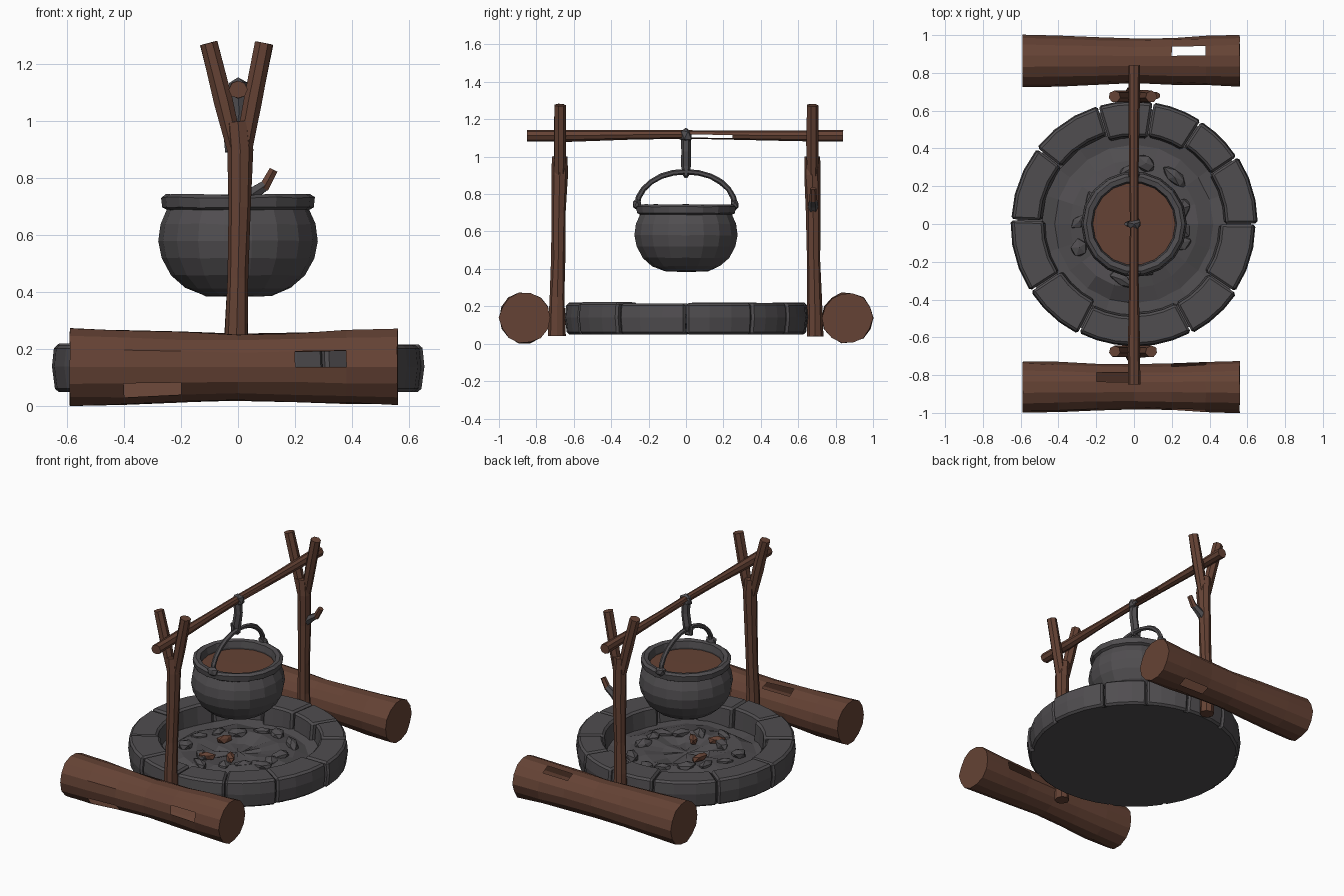
import bpy, bmesh, math, random
from mathutils import Vector, Matrix

if "Cube" in bpy.data.objects:
    bpy.data.objects.remove(bpy.data.objects["Cube"])

random.seed(4)


def material(name, rgb):
    m = bpy.data.materials.new(name)
    m.diffuse_color = (*rgb, 1)
    m.use_nodes = True
    m.node_tree.nodes["Principled BSDF"].inputs["Base Color"].default_value = m.diffuse_color
    return m


WOOD = material("brown wood", (0.130, 0.055, 0.035))
STONE = material("grey stone", (0.080, 0.075, 0.080))


def finish(name, bm, mat):
    bmesh.ops.recalc_face_normals(bm, faces=bm.faces)
    me = bpy.data.meshes.new(name)
    bm.to_mesh(me)
    bm.free()
    me.materials.append(mat)
    ob = bpy.data.objects.new(name, me)
    bpy.context.collection.objects.link(ob)
    return ob


def tube(name, pts, radii, mat, sides=8, jitter=0.0, gaps=()):
    """Faceted tube along a path; faces nearest to each gap point are left out."""
    bm = bmesh.new()
    pts = [Vector(p) for p in pts]
    rings = []
    for i, p in enumerate(pts):
        d = (pts[min(i + 1, len(pts) - 1)] - pts[max(i - 1, 0)]).normalized()
        ref = Vector((1, 0, 0)) if abs(d.x) < 0.9 else Vector((0, 0, 1))
        u = d.cross(ref).normalized()
        v = d.cross(u)
        ring = []
        for k in range(sides):
            a = 2 * math.pi * k / sides
            r = radii[i] * (1 + random.uniform(-jitter, jitter))
            slide = d * random.uniform(-1, 1) * jitter * 0.4 * radii[i]
            ring.append(bm.verts.new(p + (u * math.cos(a) + v * math.sin(a)) * r + slide))
        rings.append(ring)
    for a, b in zip(rings, rings[1:]):
        for k in range(sides):
            n = (k + 1) % sides
            bm.faces.new((a[k], a[n], b[n], b[k]))
    bm.faces.new(rings[0])
    bm.faces.new(rings[-1])
    bmesh.ops.recalc_face_normals(bm, faces=bm.faces)
    for g in gaps:
        f = min(bm.faces, key=lambda f: (f.calc_center_median() - Vector(g)).length)
        bmesh.ops.delete(bm, geom=[f], context='FACES_ONLY')
    return finish(name, bm, mat)


def lathe(name, profile, mat, sides, jitter=0.0):
    bm = bmesh.new()
    rings = []
    for r, z in profile:
        rings.append([bm.verts.new((r * math.cos(2 * math.pi * k / sides),
                                    r * math.sin(2 * math.pi * k / sides),
                                    z + random.uniform(-jitter, jitter)))
                      for k in range(sides)])
    for a, b in zip(rings, rings[1:]):
        for k in range(sides):
            n = (k + 1) % sides
            bm.faces.new((a[k], a[n], b[n], b[k]))
    bmesh.ops.remove_doubles(bm, verts=bm.verts, dist=0.0005)
    return finish(name, bm, mat)


def chunk(name, loc, size, turn, mat):
    """Rough broken lump."""
    bm = bmesh.new()
    bmesh.ops.create_icosphere(bm, subdivisions=1, radius=1)
    for v in bm.verts:
        v.co *= random.uniform(0.8, 1.15)
    bmesh.ops.transform(bm, verts=bm.verts, matrix=Matrix.Translation(loc)
                        @ Matrix.Rotation(turn, 4, 'Z') @ Matrix.Diagonal((*size, 1)))
    return finish(name, bm, mat)


# Seat logs, front and back, waisted with flaked-away patches
LOG_X = [-0.59, -0.40, -0.20, 0.0, 0.20, 0.38, 0.56]
LOG_R = [0.137, 0.133, 0.125, 0.119, 0.123, 0.130, 0.135]
for name, y, gaps in (
        ("front_log", -0.863, [(0.28, -0.98, 0.17), (0.28, -0.74, 0.17), (-0.10, -0.82, 0.26),
                               (-0.30, -0.97, 0.08)]),
        ("back_log", 0.863, [(0.28, 0.90, 0.26), (0.28, 0.90, 0.02), (-0.3, 0.75, 0.10)])):
    tube(name, [(x, y, 0.138) for x in LOG_X], LOG_R, WOOD, 14, 0.03, gaps)

# Forked posts
for side, s in (("front", -1), ("back", 1)):
    y = 0.675 * s
    tube(side + "_post",
         [(-0.005, 0.69 * s, 0.04), (-0.005, 0.688 * s, 0.25), (0, 0.683 * s, 0.45),
          (0.006, 0.68 * s, 0.70), (0.008, y, 0.90), (0.0, y, 1.00)],
         [0.045, 0.040, 0.036, 0.038, 0.044, 0.040], WOOD, 8, 0.08)
    for arm, pts in (("left", [(-0.01, y, 0.90), (-0.05, y, 1.07), (-0.103, y, 1.275)]),
                     ("right", [(0.02, y, 0.90), (0.052, y, 1.07), (0.092, y, 1.275)])):
        tube(f"{side}_fork_{arm}", pts, [0.030, 0.034, 0.032], WOOD, 7, 0.06)

# Broken twig on the back post
tube("twig_base", [(0.0, 0.68, 0.70), (0.05, 0.68, 0.745), (0.095, 0.68, 0.775)],
     [0.03, 0.026, 0.02], STONE, 6, 0.05)
tube("twig_tip", [(0.09, 0.68, 0.765), (0.125, 0.68, 0.83)], [0.02, 0.017], WOOD, 6, 0.05)

# Crossbar
tube("crossbar", [(0, -0.85, 1.112), (0, -0.62, 1.112), (0, -0.3, 1.117), (0, 0, 1.12),
                  (0, 0.25, 1.115), (0, 0.6, 1.113), (0, 0.84, 1.112)],
     [0.032, 0.031, 0.025, 0.023, 0.024, 0.029, 0.032], WOOD, 8, 0.06,
     [(0.02, 0.2, 1.11), (-0.02, 0.2, 1.11)])

# Hook: collar on the bar, strap, and eye around the handle
chunk("hook_collar", (0, 0, 1.115), (0.042, 0.036, 0.048), 0.3, STONE)
tube("hook_strap", [(0, 0, 1.10), (0.004, 0, 1.03), (-0.01, 0, 0.95), (0, 0, 0.895)],
     [0.027, 0.026, 0.027, 0.014], STONE, 6, 0.05)
tube("hook_tip", [(0, 0, 0.90), (-0.035, 0, 0.90), (-0.042, 0, 0.95)],
     [0.016, 0.015, 0.010], STONE, 6)

# Cauldron: rounded body with a banded rim, open at the top
lathe("cauldron", [(0, 0.385), (0.12, 0.388), (0.185, 0.415), (0.235, 0.46), (0.268, 0.52),
                   (0.28, 0.58), (0.272, 0.64), (0.25, 0.69), (0.266, 0.698), (0.270, 0.733),
                   (0.252, 0.744), (0.226, 0.738), (0.218, 0.70), (0.222, 0.66)],
      STONE, 18, 0.002)
lathe("soup", [(0.226, 0.69), (0, 0.692)], WOOD, 18)

# Handle arch with lugs
arch = [(0, -0.262 * math.cos(math.pi * i / 12), 0.735 + 0.185 * math.sin(math.pi * i / 12))
        for i in range(13)]
tube("cauldron_handle", arch, [0.015] * 13, STONE, 6, 0.08)
for side, s in (("front", -1), ("back", 1)):
    chunk(side + "_handle_lug", (0, 0.262 * s, 0.745), (0.035, 0.024, 0.032), 0, STONE)

# Fire ring of wedge stones
SEAMS = [0, 33, 57, 81, 107, 142, 178, 213, 243, 270, 298, 326, 360]
for i, (a0, a1) in enumerate(zip(SEAMS, SEAMS[1:])):
    bm = bmesh.new()
    outer = 0.65 + random.uniform(-0.008, 0.006)
    inner = 0.465 + random.uniform(-0.02, 0.02)
    top = 0.22 + random.uniform(-0.006, 0.002)
    sections = []
    for k in range(4):
        a = math.radians(a0 + 0.3 + (a1 - a0 - 0.6) * k / 3)
        sections.append([bm.verts.new((r * math.cos(a), r * math.sin(a), z))
                         for r, z in ((inner, 0.05), (outer - 0.012, 0.05), (outer, 0.14),
                                      (outer - 0.008, top), (inner + 0.015, top))])
    for p, q in zip(sections, sections[1:]):
        for j in range(5):
            n = (j + 1) % 5
            bm.faces.new((p[j], p[n], q[n], q[j]))
    bm.faces.new(sections[0])
    bm.faces.new(sections[-1])
    ob = finish(f"ring_stone_{i + 1}", bm, STONE)
    bev = ob.modifiers.new("worn_edges", 'BEVEL')
    bev.width = 0.012
    bev.segments = 1
    bev.angle_limit = math.radians(40)

# Base slab and uneven ash bed
lathe("base_slab", [(0, 0.05), (0.62, 0.05)], STONE, 24)
lathe("ash_bed", [(0.49, 0.10), (0.42, 0.095), (0.34, 0.125), (0.25, 0.135), (0.14, 0.11),
                  (0, 0.11)], STONE, 20, 0.014)

# Charred rubble and a few unburnt pieces
for i in range(14):
    a = 2 * math.pi * i / 14 + random.uniform(-0.15, 0.15)
    r = random.uniform(0.20, 0.33)
    chunk(f"charred_chunk_{i + 1}", (r * math.cos(a), r * math.sin(a), 0.13),
          (random.uniform(0.05, 0.085), random.uniform(0.03, 0.05), 0.035),
          a + random.uniform(0.6, 2.2), STONE)
for i, (x, y, turn) in enumerate(((-0.09, -0.2, 0.5), (0.04, -0.13, 2.2), (-0.14, 0.06, 1.2))):
    chunk(f"firewood_{i + 1}", (x, y, 0.14), (0.06, 0.028, 0.028), turn, WOOD)
